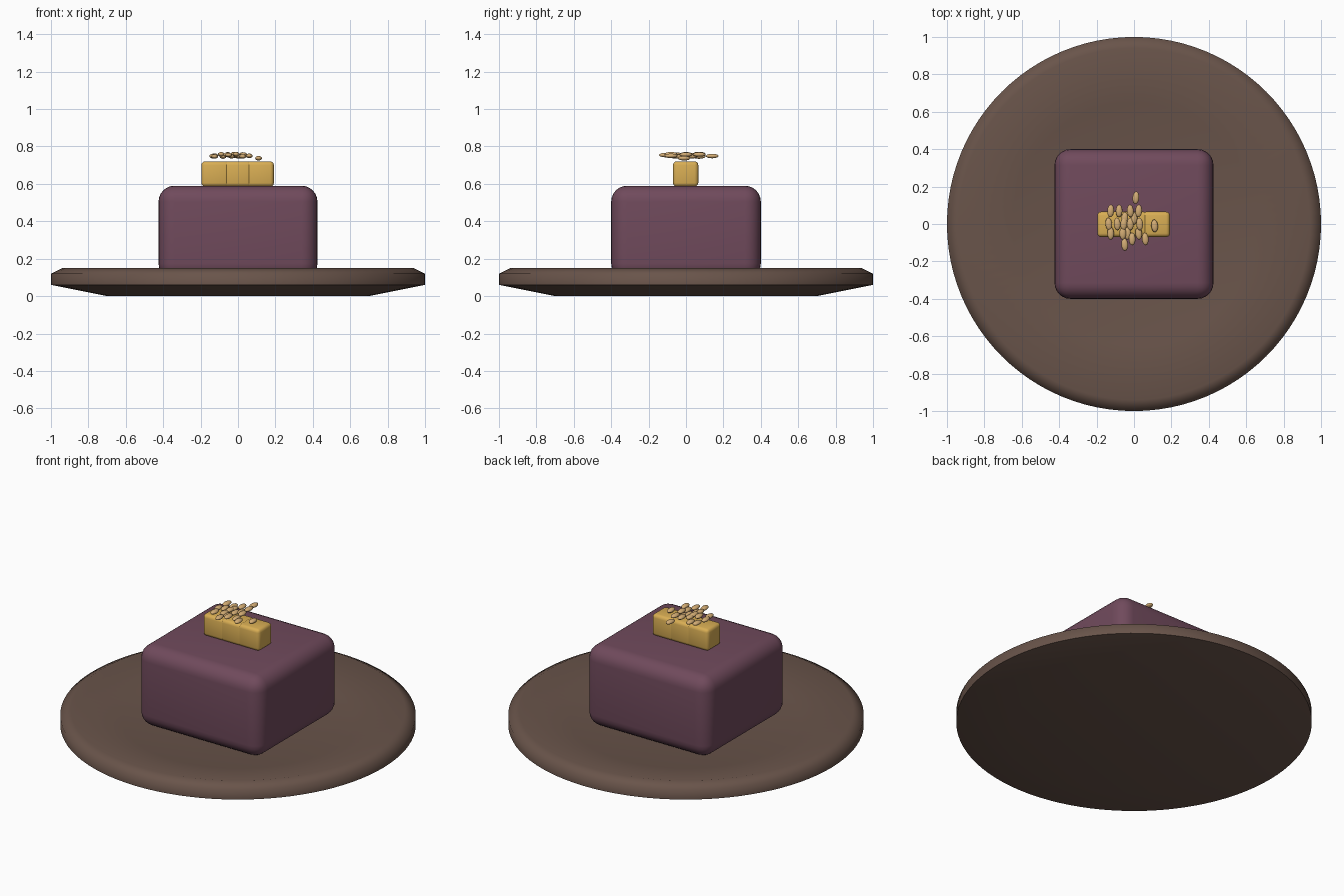
import bpy, bmesh, math, random
from mathutils import Matrix, Vector

if "Cube" in bpy.data.objects:
    bpy.data.objects.remove(bpy.data.objects["Cube"])


def linear(channel):
    c = channel / 255
    return c / 12.92 if c <= 0.04045 else ((c + 0.055) / 1.055) ** 2.4


def make_material(name, red, green, blue):
    mat = bpy.data.materials.new(name)
    mat.use_nodes = True
    colour = (linear(red), linear(green), linear(blue), 1)
    mat.diffuse_color = colour
    mat.node_tree.nodes["Principled BSDF"].inputs["Base Color"].default_value = colour
    return mat


def finish(bm, name, material, smooth_angle):
    bmesh.ops.recalc_face_normals(bm, faces=bm.faces)
    mesh = bpy.data.meshes.new(name)
    bm.to_mesh(mesh)
    bm.free()
    mesh.materials.append(material)
    obj = bpy.data.objects.new(name, mesh)
    bpy.context.collection.objects.link(obj)
    bpy.ops.object.select_all(action='DESELECT')
    obj.select_set(True)
    bpy.context.view_layer.objects.active = obj
    bpy.ops.object.shade_smooth_by_angle(angle=math.radians(smooth_angle))


def rounded_box(name, material, centre, size, radius, segments):
    bm = bmesh.new()
    placing = Matrix.Translation(centre) @ Matrix.Diagonal((*size, 1))
    bmesh.ops.create_cube(bm, size=1, matrix=placing)
    bmesh.ops.bevel(bm, geom=bm.edges[:], offset=radius, segments=segments,
                    profile=0.5, affect='EDGES')
    finish(bm, name, material, smooth_angle=35)


def lathe(name, material, profile, steps):
    bm = bmesh.new()
    verts = [bm.verts.new((r, 0, z)) for r, z in profile]
    edges = [bm.edges.new(pair) for pair in zip(verts, verts[1:])]
    bmesh.ops.spin(bm, geom=verts + edges, cent=(0, 0, 0), axis=(0, 0, 1),
                   angle=math.tau, steps=steps, use_duplicate=False)
    bmesh.ops.remove_doubles(bm, verts=bm.verts, dist=0.0001)
    finish(bm, name, material, smooth_angle=70)


plate_brown = make_material("plate brown", 105, 84, 74)
cake_purple = make_material("cake purple", 112, 74, 92)
golden = make_material("golden topping", 217, 174, 84)
seed_tan = make_material("seed tan", 212, 173, 117)

# Round plate with a sloped underside, chamfered rim and sunken centre
lathe("plate", plate_brown,
      [(0, 0), (0.7, 0), (1, 0.06), (1, 0.12), (0.94, 0.15),
       (0.65, 0.09), (0, 0.09)], steps=96)

# Soft-edged cake block resting in the dish
rounded_box("cake", cake_purple, Vector((0, 0, 0.34)), (0.85, 0.8, 0.5),
            radius=0.085, segments=6)

# Row of three golden cubes, slightly overlapping
for i in range(3):
    rounded_box(f"topping_cube_{i + 1}", golden,
                Vector((-0.122 + i * 0.12, -0.002, 0.653)),
                (0.148, 0.135, 0.135), radius=0.02, segments=3)

# Scattered flat seeds, all lying front to back
random.seed(4)
seed_rows = {
    0.14: [0.01],
    0.07: [-0.125, -0.08, -0.02, 0.025],
    0.03: [-0.05, 0],
    0: [-0.135, -0.09, -0.055, -0.02, 0.03],
    -0.01: [0.11],
    -0.05: [-0.125, -0.06, -0.035, 0.025],
    -0.08: [-0.01, 0.06],
    -0.11: [-0.05],
}
spots = [(x, y) for y, row in seed_rows.items() for x in row]
for number, (x, y) in enumerate(spots, 1):
    z = 0.737 if x > 0.1 else random.uniform(0.745, 0.761)
    bm = bmesh.new()
    placing = (Matrix.Translation((x, y, z))
               @ Matrix.Rotation(random.uniform(-0.1, 0.1), 4, 'Z')
               @ Matrix.Diagonal((0.018, 0.034, 0.012, 1)))
    bmesh.ops.create_uvsphere(bm, u_segments=16, v_segments=10, radius=1, matrix=placing)
    finish(bm, f"seed_{number}", seed_tan, smooth_angle=60)
